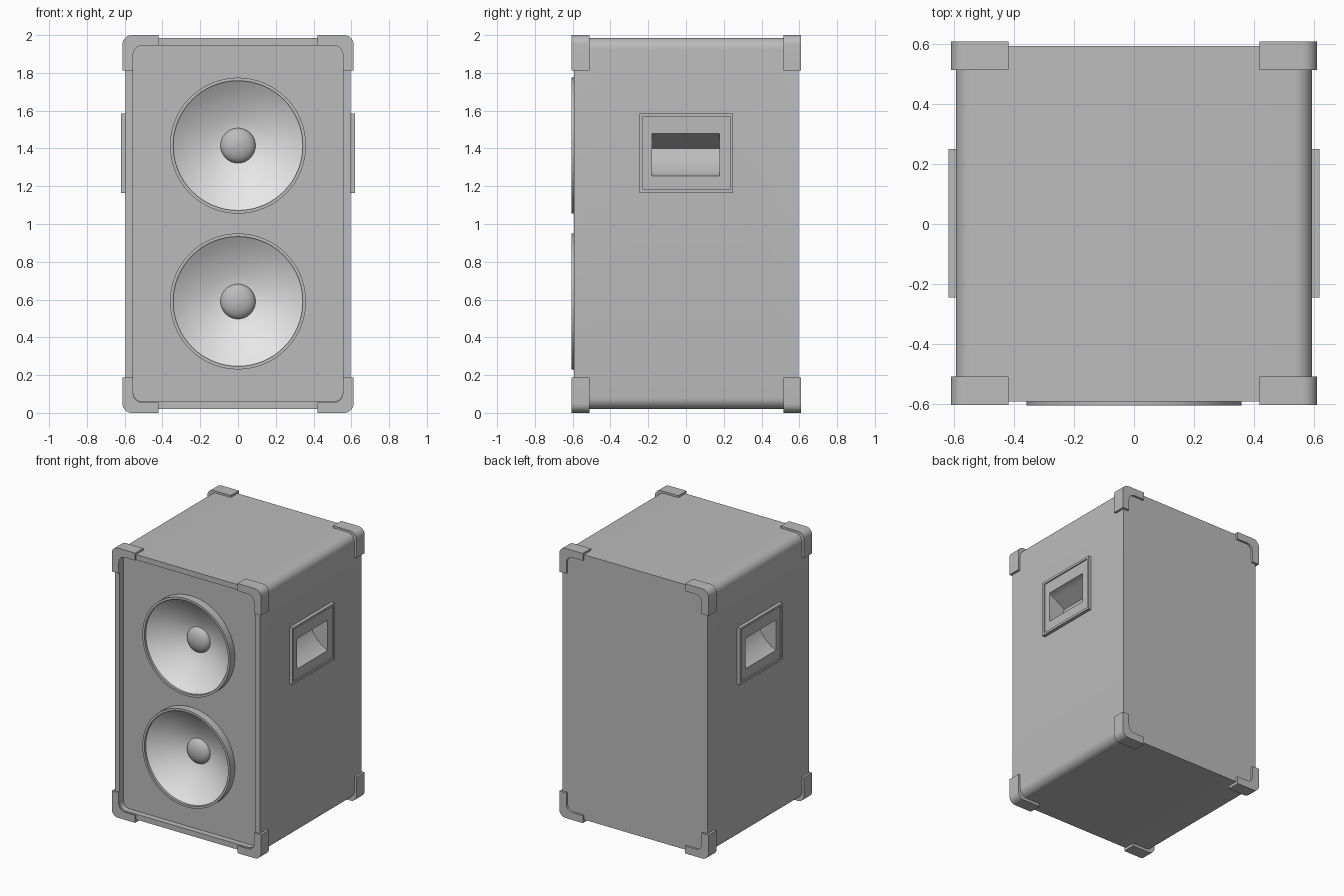
import bpy, bmesh, math
from mathutils import Vector

if "Cube" in bpy.data.objects:
    bpy.data.objects.remove(bpy.data.objects["Cube"])


def material(name, v):
    m = bpy.data.materials.new(name)
    m.diffuse_color = (v, v, v, 1)
    m.use_nodes = True
    m.node_tree.nodes["Principled BSDF"].inputs["Base Color"].default_value = m.diffuse_color
    return m


BODY = material("cabinet grey", 0.5)
CONE = material("light cone grey", 0.83)


def finish(name, bm, mat):
    bmesh.ops.remove_doubles(bm, verts=bm.verts, dist=1e-5)
    bmesh.ops.recalc_face_normals(bm, faces=bm.faces)
    me = bpy.data.meshes.new(name)
    bm.to_mesh(me)
    bm.free()
    me.materials.append(mat)
    ob = bpy.data.objects.new(name, me)
    bpy.context.collection.objects.link(ob)
    return ob


def prism(name, pts, y0, y1, mat=BODY):
    """Extrude an (x, z) outline along y."""
    bm = bmesh.new()
    f = bm.faces.new([bm.verts.new((x, y0, z)) for x, z in pts])
    ext = bmesh.ops.extrude_face_region(bm, geom=[f])["geom"]
    bmesh.ops.translate(bm, vec=(0, y1 - y0, 0),
                        verts=[g for g in ext if isinstance(g, bmesh.types.BMVert)])
    return finish(name, bm, mat)


def revolve(name, pts, z, mat, closed=True):
    """Spin an (r, y) profile about the y axis at height z."""
    bm = bmesh.new()
    vs = [bm.verts.new((r, y, z)) for r, y in pts]
    es = [bm.edges.new(p) for p in zip(vs, vs[1:])]
    if closed:
        es.append(bm.edges.new((vs[-1], vs[0])))
    bmesh.ops.spin(bm, geom=vs + es, cent=(0, 0, z), axis=(0, 1, 0),
                   angle=2 * math.pi, steps=64)
    bmesh.ops.remove_doubles(bm, verts=bm.verts, dist=1e-5)
    bmesh.ops.dissolve_degenerate(bm, edges=bm.edges, dist=1e-6)
    return finish(name, bm, mat)


def arc(cx, cz, r, a0, a1, n=8):
    return [(cx + r * math.cos(math.radians(a0 + (a1 - a0) * i / n)),
             cz + r * math.sin(math.radians(a0 + (a1 - a0) * i / n))) for i in range(n + 1)]


def rounded(hx, z0, z1, r):
    return (arc(hx - r, z1 - r, r, 0, 90) + arc(r - hx, z1 - r, r, 90, 180)
            + arc(r - hx, z0 + r, r, 180, 270) + arc(hx - r, z0 + r, r, 270, 360))


def rect(x0, x1, z0, z1):
    return [(x0, z0), (x1, z0), (x1, z1), (x0, z1)]


def cut(ob, cutter):
    m = ob.modifiers.new("cut", 'BOOLEAN')
    m.operation, m.solver, m.object = 'DIFFERENCE', 'EXACT', cutter
    bpy.context.view_layer.objects.active = ob
    bpy.ops.object.modifier_apply(modifier=m.name)


# cabinet with recessed front baffle
cabinet = prism("cabinet", rounded(0.595, 0.02, 1.985, 0.06), -0.593, 0.595)
cutters = [prism("baffle_cutter", rounded(0.555, 0.06, 1.945, 0.05), -0.8, -0.55)]
cut(cabinet, cutters[0])

# two drivers: rim, cone and dust cap
for tag, z in (("upper", 1.415), ("lower", 0.59)):
    hole = revolve("hole_cutter", [(0, -0.7), (0.35, -0.7), (0.35, -0.4), (0, -0.4)],
                   z, BODY, closed=False)
    cut(cabinet, hole)
    cutters.append(hole)
    revolve(tag + "_driver_rim", [(0.36, -0.54), (0.36, -0.607), (0.343, -0.607), (0.343, -0.54)],
            z, BODY)
    front = [(0.346, -0.592), (0.30, -0.557), (0.25, -0.526), (0.20, -0.499),
             (0.14, -0.472), (0.08, -0.453), (0, -0.445)]
    revolve(tag + "_driver_cone", front + [(r, y + 0.01) for r, y in reversed(front)], z, CONE)
    dome = [(0.093 * math.cos(a), -0.455 - 0.05 * math.sin(a))
            for a in [math.pi / 2 * i / 8 for i in range(9)]]
    dome[-1] = (0, -0.505)
    revolve(tag + "_dust_cap", [(0, -0.44), (0.093, -0.44)] + dome, z, BODY, closed=False)

# recessed side handles
for tag, s in (("right", 1), ("left", -1)):
    handle = prism(tag + "_handle", rect(0.57 * s, 0.62 * s, 1.165, 1.585), -0.245, 0.25)
    panel = prism("panel_cutter", rect(0.611 * s, 0.7 * s, 1.182, 1.568), -0.228, 0.233)
    pocket = prism("pocket_cutter",
                   [(x * s, zz) for x, zz in ((0.7, 1.48), (0.61, 1.48), (0.475, 1.40),
                                              (0.49, 1.36), (0.53, 1.31), (0.57, 1.277),
                                              (0.61, 1.255), (0.7, 1.255))], -0.18, 0.177)
    cut(handle, panel)
    cut(handle, pocket)
    cut(cabinet, pocket)
    cutters += [panel, pocket]

# eight L-shaped corner protectors
ell = ([(0.42, 0.945)] + arc(0.505, 0.895, 0.05, 90, 0) + [(0.555, 0.813), (0.612, 0.813)]
       + arc(0.562, 0.95, 0.05, 0, 90) + [(0.42, 1.0)])
for sx in (1, -1):
    for sz in (1, -1):
        for end, y0, y1 in (("front", -0.605, -0.51), ("back", 0.515, 0.61)):
            name = "_".join((end, "top" if sz > 0 else "bottom",
                             "right" if sx > 0 else "left", "corner"))
            prism(name, [(x * sx, 1 + z * sz) for x, z in ell], y0, y1)

for c in cutters:
    bpy.data.objects.remove(c)

# smooth curved surfaces, keep hard edges
for ob in bpy.context.scene.objects:
    ob.select_set(True)
    bpy.context.view_layer.objects.active = ob
bpy.ops.object.shade_smooth_by_angle(angle=math.radians(35))
